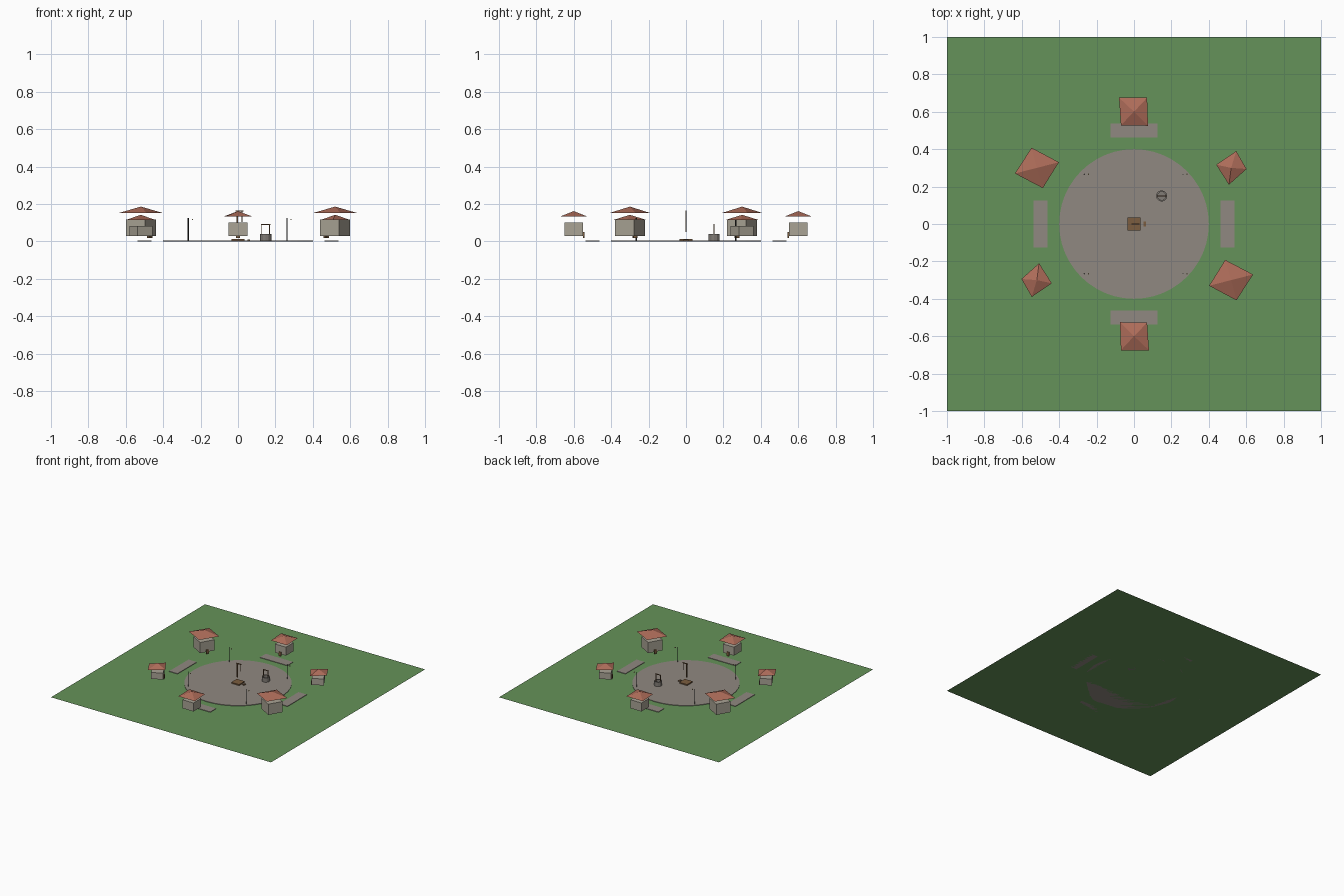
import bpy, bmesh, math
from mathutils import Matrix, Vector

if "Cube" in bpy.data.objects:
    bpy.data.objects.remove(bpy.data.objects["Cube"])


def material(name, r, g, b):
    m = bpy.data.materials.new(name)
    m.diffuse_color = (r, g, b, 1)
    m.use_nodes = True
    m.node_tree.nodes["Principled BSDF"].inputs["Base Color"].default_value = m.diffuse_color
    return m


GRASS = material("grass", .13, .29, .10)
PAVING = material("paving", .28, .25, .22)
PLASTER = material("plaster", .40, .37, .30)
TILE = material("roof_tile", .42, .15, .10)
WOOD = material("wood", .20, .11, .05)
IRON = material("iron", .03, .03, .03)
STONE = material("stone", .22, .20, .18)
GLOW = material("lamp_glow", .7, .6, .3)


def finish(name, bm, mat):
    bmesh.ops.recalc_face_normals(bm, faces=bm.faces)
    mesh = bpy.data.meshes.new(name)
    bm.to_mesh(mesh)
    bm.free()
    mesh.materials.append(mat)
    ob = bpy.data.objects.new(name, mesh)
    bpy.context.collection.objects.link(ob)
    return ob


def box(name, loc, size, mat, turn=0):
    bm = bmesh.new()
    bmesh.ops.create_cube(bm, size=1, matrix=Matrix.Translation(loc)
                          @ Matrix.Rotation(turn, 4, 'Z') @ Matrix.Diagonal((*size, 1)))
    return finish(name, bm, mat)


def cylinder(name, x, y, z0, z1, r, mat, sides=8):
    bm = bmesh.new()
    bmesh.ops.create_cone(bm, cap_ends=True, segments=sides, radius1=r, radius2=r, depth=z1 - z0,
                          matrix=Matrix.Translation((x, y, (z0 + z1) / 2)))
    return finish(name, bm, mat)


def roof(name, x, y, z0, z1, corners, mat):
    # slightly skewed four-sided pyramid
    bm = bmesh.new()
    base = [bm.verts.new((x + a, y + b, z0)) for a, b in corners]
    top = bm.verts.new((x, y, z1))
    bm.faces.new(base)
    for i in range(4):
        bm.faces.new((base[i], base[(i + 1) % 4], top))
    return finish(name, bm, mat)


# meadow sheet, round plaza and four paths
bm = bmesh.new()
bmesh.ops.create_grid(bm, x_segments=1, y_segments=1, size=1)
ground = finish("meadow", bm, GRASS)
if ground.data.polygons[0].normal.z < 0:
    ground.data.flip_normals()
cylinder("plaza", 0, 0, 0, .004, .4, PAVING, 48)
for k in range(4):
    a = k * math.pi / 2
    box("path", (.5 * math.cos(a), .5 * math.sin(a), .002), (.075, .25, .004), PAVING, a)

# houses in a ring: (width, wall top, roof base, roof peak, roof corners)
kinds = [
    (.09, .083, .114, .142, [(.027, .09), (.082, -.006), (-.012, -.09), (-.08, .017)]),
    (.10, .10, .132, .162, [(-.08, .075), (.07, .075), (.075, -.075), (-.07, -.072)]),
    (.117, .118, .152, .186, [(-.028, .108), (.118, .03), (.032, -.108), (-.117, -.03)]),
]
for k in range(6):
    w, top, r0, r1, corners = kinds[k % 3]
    sign = 1 if k < 3 else -1
    a = math.radians(30 + 60 * k)
    c, s = math.cos(a), math.sin(a)
    x, y = .6 * c, .6 * s
    box("house_walls", (x, y, (.03 + top) / 2), (w, w, top - .03), PLASTER, a)
    roof("house_roof", x, y, r0, r1, [(sign * p, sign * q) for p, q in corners], TILE)
    d = .6 - w / 2 - .003
    box("house_door", (d * c, d * s, .033), (.008, .02, .032), WOOD, a)

# street lamps
for x in (-.266, .262):
    for y in (-.266, .266):
        cylinder("lamp_post", x, y, 0, .125, .0028, IRON)
        box("lamp_head", (x + .022, y, .117), (.006, .006, .007), GLOW)

# central platform with post, beam and hanging line
box("platform", (0, 0, .007), (.072, .072, .012), WOOD)
box("platform_post", (-.005, 0, .107), (.008, .008, .115), WOOD)
box("platform_beam", (.008, 0, .162), (.045, .007, .006), WOOD)
cylinder("hanging_line", .022, 0, .105, .16, .002, WOOD)
box("platform_step", (.057, 0, .007), (.014, .026, .006), WOOD)

# well: hollow stone ring, two posts and a crossbar
bm = bmesh.new()
n, rings = 12, []
for r, z in ((.03, 0), (.03, .04), (.022, .04), (.022, .006)):
    rings.append([bm.verts.new((.148 + r * math.cos(2 * math.pi * i / n),
                                .15 + r * math.sin(2 * math.pi * i / n), z)) for i in range(n)])
for lo, hi in zip(rings, rings[1:]):
    for i in range(n):
        j = (i + 1) % n
        bm.faces.new((lo[i], lo[j], hi[j], hi[i]))
bm.faces.new(rings[0])
bm.faces.new(rings[-1])
finish("well_ring", bm, STONE)
for dx in (-.021, .021):
    box("well_post", (.148 + dx, .15, .061), (.005, .005, .06), WOOD)
box("well_crossbar", (.148, .15, .09), (.05, .006, .005), WOOD)
